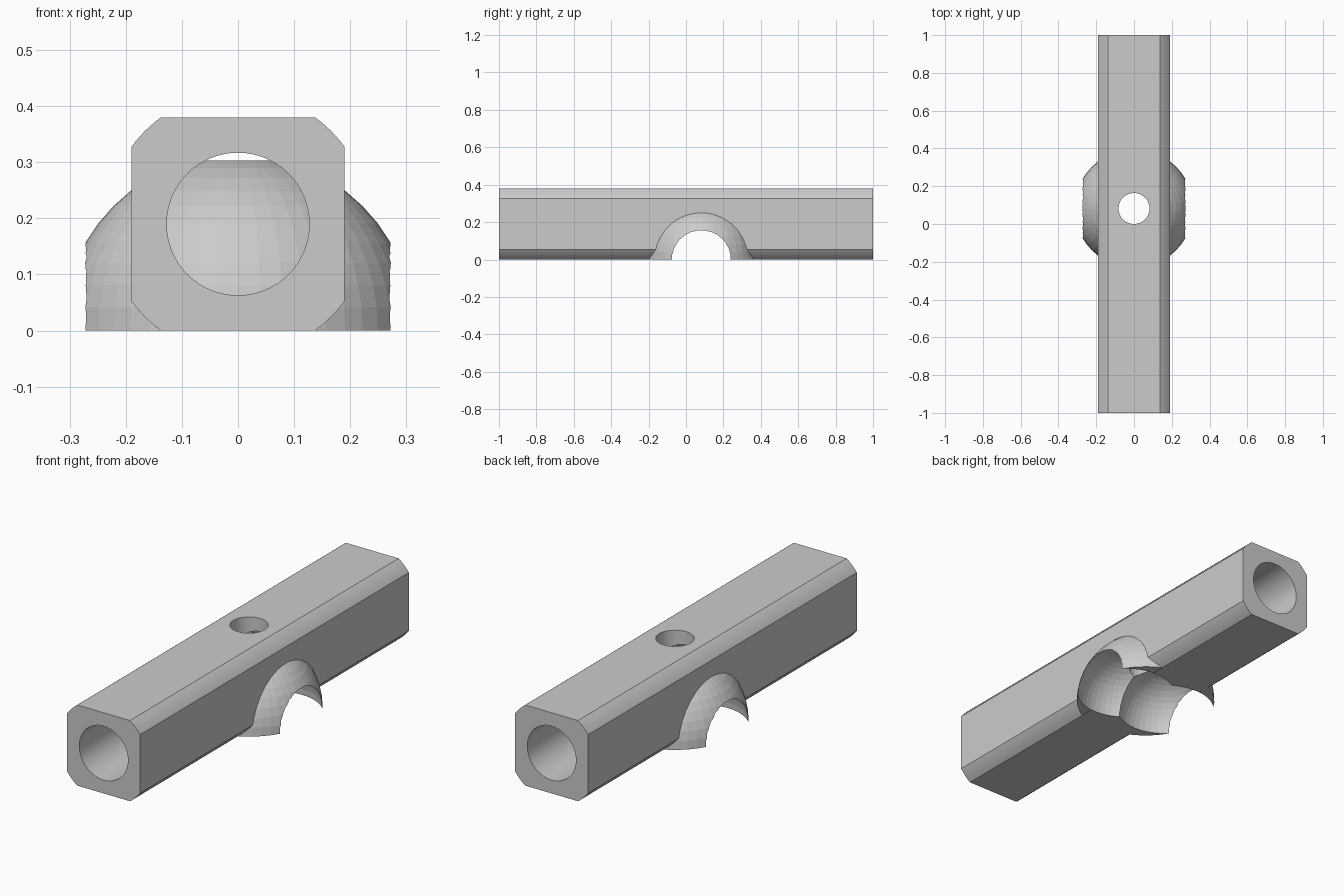
import bpy, bmesh
from math import pi, sin, cos, acos, asin

if "Cube" in bpy.data.objects:
    bpy.data.objects.remove(bpy.data.objects["Cube"])

HALF, MID, ROUND = 0.19, 0.19, 0.2345   # bar half width, axis height, corner radius
DOME_Y = 0.082


def make_bar():
    # square section clipped by a round one, swept along y
    a0, a1 = acos(HALF / ROUND), asin(HALF / ROUND)
    pts = []
    for q in range(4):
        for i in range(7):
            a = q * pi / 2 + a0 + (a1 - a0) * i / 6
            pts.append((ROUND * cos(a), ROUND * sin(a)))
    bm = bmesh.new()
    front, back = [[bm.verts.new((x, y, z + MID)) for x, z in pts] for y in (-1, 1)]
    bm.faces.new(front)
    bm.faces.new(back[::-1])
    n = len(pts)
    for i in range(n):
        j = (i + 1) % n
        bm.faces.new((front[j], front[i], back[i], back[j]))
    bm.normal_update()
    mesh = bpy.data.meshes.new("tube_bar")
    bm.to_mesh(mesh)
    bm.free()
    obj = bpy.data.objects.new("tube_bar", mesh)
    bpy.context.collection.objects.link(obj)
    return obj


def ball(r, loc):
    bpy.ops.mesh.primitive_uv_sphere_add(segments=48, ring_count=24, radius=r, location=loc)
    return bpy.context.object


def half_ball(r, loc):
    # upper half of a ball, closed underneath
    obj = ball(r, loc)
    bm = bmesh.new()
    bm.from_mesh(obj.data)
    cut = bmesh.ops.bisect_plane(bm, geom=bm.verts[:] + bm.edges[:] + bm.faces[:],
                                 plane_co=(0, 0, 0.0006), plane_no=(0, 0, 1), clear_inner=True)
    rim = [e for e in cut["geom_cut"] if isinstance(e, bmesh.types.BMEdge)]
    bmesh.ops.contextual_create(bm, geom=rim)
    bmesh.ops.recalc_face_normals(bm, faces=bm.faces)
    bm.to_mesh(obj.data)
    bm.free()
    return obj


def rod(r, depth, loc, rot=(0, 0, 0)):
    bpy.ops.mesh.primitive_cylinder_add(vertices=96, radius=r, depth=depth,
                                        location=loc, rotation=rot)
    return bpy.context.object


def combine(target, tool, operation):
    mod = target.modifiers.new(operation, 'BOOLEAN')
    mod.operation, mod.solver, mod.object = operation, 'MANIFOLD', tool
    bpy.context.view_layer.objects.active = target
    bpy.ops.object.modifier_apply(modifier=mod.name)
    bpy.data.objects.remove(tool)


bar = make_bar()
# lengthwise bore
combine(bar, rod(0.127, 2.4, (0, 0, MID), (pi / 2, 0, 0)), 'DIFFERENCE')
# dome blocking the bore at the middle
combine(bar, half_ball(0.314, (0, DOME_Y, 0)), 'UNION')
# two overlapping round sockets, opening at the sides and bottom
for side in (-1, 1):
    combine(bar, ball(0.22, (side * 0.118, DOME_Y, -0.0007)), 'DIFFERENCE')
# vertical hole in the top
combine(bar, rod(0.082, 1.2, (0, DOME_Y, 0.3)), 'DIFFERENCE')
